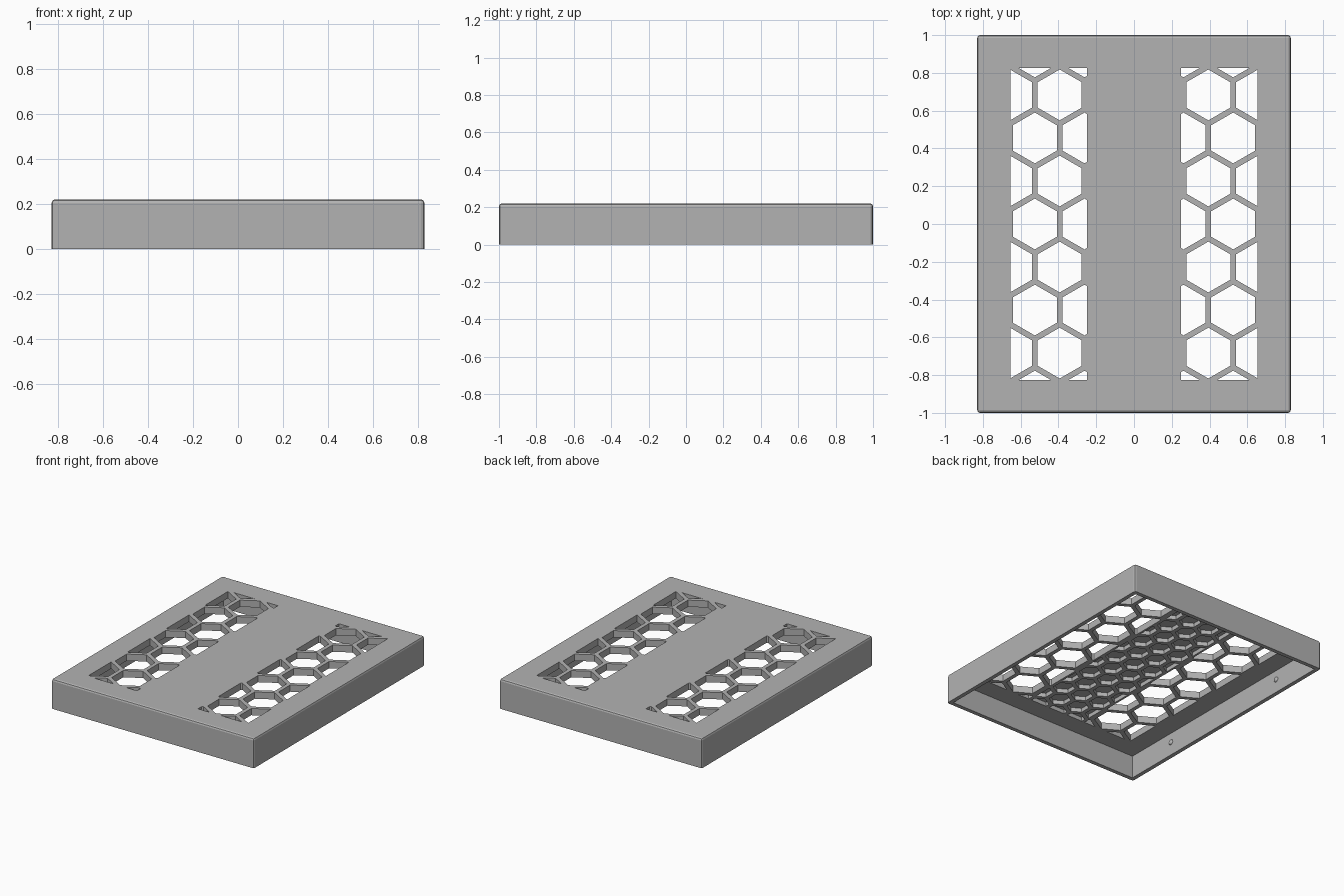
import bpy, bmesh, math
from mathutils import Vector

if "Cube" in bpy.data.objects:
    bpy.data.objects.remove(bpy.data.objects["Cube"])

W, L, H = 1.66, 2.0, 0.22       # outer size
WALL, UNDER = 0.03, 0.17        # wall thickness, underside of the top plate
EDGE = 0.015                    # rounding of the outer edges
RIB = 0.03                      # web between hexagons

grey = bpy.data.materials.new("mid_grey")
grey.use_nodes = True
grey.diffuse_color = (0.45, 0.45, 0.45, 1)
grey.node_tree.nodes["Principled BSDF"].inputs["Base Color"].default_value = (0.45, 0.45, 0.45, 1)


def make_object(name, bm):
    bmesh.ops.recalc_face_normals(bm, faces=bm.faces)
    mesh = bpy.data.meshes.new(name)
    bm.to_mesh(mesh)
    bm.free()
    mesh.materials.append(grey)
    obj = bpy.data.objects.new(name, mesh)
    bpy.context.collection.objects.link(obj)
    return obj


def add_box(bm, size, z0, z1):
    verts = bmesh.ops.create_cube(bm, size=1)["verts"]
    for v in verts:
        v.co = Vector((v.co.x * size[0], v.co.y * size[1], z0 + (v.co.z + 0.5) * (z1 - z0)))


def clipped_hexagon(bm, cx, cy, flat, z0, z1, bounds):
    """Add a hexagonal prism, trimmed to the rectangle (x0, x1, y0, y1)."""
    part = bmesh.new()
    radius = flat / math.sqrt(3)
    angles = [math.radians(30 + 60 * k) for k in range(6)]
    part.faces.new([part.verts.new((cx + radius * math.cos(a), cy + radius * math.sin(a), z0))
                    for a in angles])
    x0, x1, y0, y1 = bounds
    for co, no in (((x0, 0, 0), (-1, 0, 0)), ((x1, 0, 0), (1, 0, 0)),
                   ((0, y0, 0), (0, -1, 0)), ((0, y1, 0), (0, 1, 0))):
        bmesh.ops.bisect_plane(part, geom=part.verts[:] + part.edges[:] + part.faces[:],
                               plane_co=co, plane_no=no, clear_outer=True)
    for face in part.faces:
        outline = [v.co.copy() for v in face.verts]
        low = bm.faces.new([bm.verts.new(c) for c in outline])
        top = bmesh.ops.extrude_face_region(bm, geom=[low])["geom"]
        for v in top:
            if isinstance(v, bmesh.types.BMVert):
                v.co.z = z1
    part.free()


def honeycomb(bm, origin_x, pitch, z0, z1, bounds):
    """Fill the rectangle with staggered hexagons."""
    row_step = pitch * math.sqrt(3) / 2
    for row in range(-12, 13):
        shift = pitch / 2 if row % 2 else 0
        for col in range(-4, 5):
            clipped_hexagon(bm, origin_x + shift + col * pitch, row * row_step,
                            pitch - RIB, z0, z1, bounds)


def cut(target, cutter):
    cutter.hide_render = True
    mod = target.modifiers.new("cut", 'BOOLEAN')
    mod.operation = 'DIFFERENCE'
    mod.solver = 'EXACT'
    mod.object = cutter
    bpy.context.view_layer.objects.active = target
    bpy.ops.object.modifier_apply(modifier=mod.name)
    bpy.data.objects.remove(cutter)


# Outer cover with rounded top and corner edges
bm = bmesh.new()
add_box(bm, (W, L), 0, H)
rounded = [e for e in bm.edges if max(v.co.z for v in e.verts) > H / 2]
bmesh.ops.bevel(bm, geom=rounded, offset=EDGE, segments=2, profile=0.5, affect='EDGES')
cover = make_object("vented_cover", bm)

# Hollow interior, open at the bottom
bm = bmesh.new()
add_box(bm, (W - 2 * WALL, L - 2 * WALL), -0.1, UNDER)
cut(cover, make_object("interior_cutter", bm))

# Two mirrored bands of through holes
for side in (-1, 1):
    bm = bmesh.new()
    band = sorted((side * 0.25, side * 0.655))
    honeycomb(bm, side * 0.525, 0.263, UNDER - 0.05, H + 0.05, (*band, -0.825, 0.825))
    cut(cover, make_object("vent_cutter", bm))

# Blind pockets under the middle of the plate
bm = bmesh.new()
honeycomb(bm, 0, 0.16, UNDER - 0.05, UNDER + 0.03, (-0.235, 0.235, -0.825, 0.825))
cut(cover, make_object("pocket_cutter", bm))

# Small snap bumps on the inside of the long walls
for side, side_name in ((-1, "right"), (1, "left")):
    for y, end_name in ((-0.56, "front"), (0.56, "back")):
        bm = bmesh.new()
        bmesh.ops.create_uvsphere(bm, u_segments=12, v_segments=8, radius=0.02)
        for v in bm.verts:
            v.co = Vector((v.co.x * 0.6 + side * (W / 2 - WALL), v.co.y + y, v.co.z + 0.1))
        make_object(f"snap_bump_{end_name}_{side_name}", bm)
